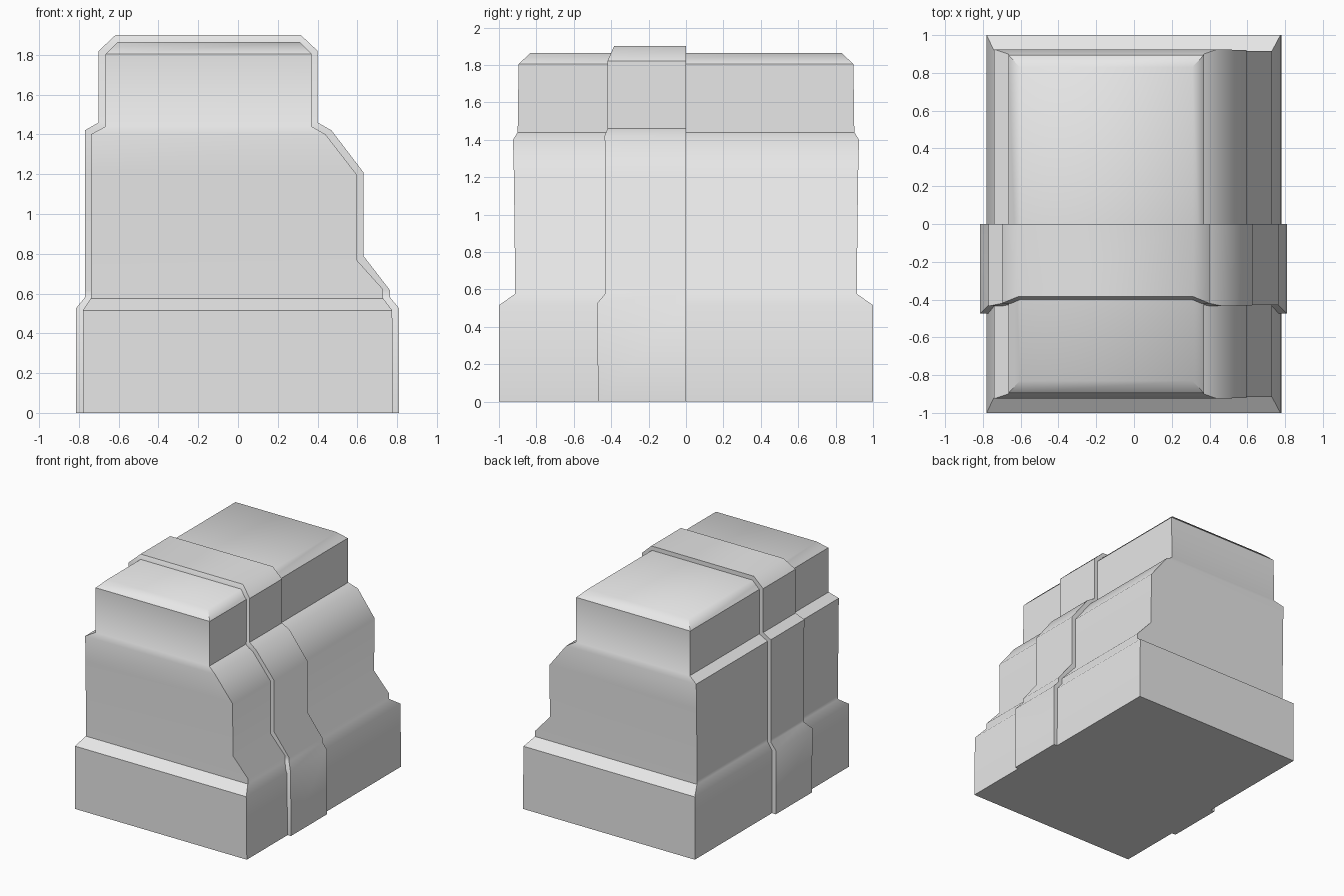
import bpy, bmesh, math

cube = bpy.data.objects.get("Cube")
if cube:
    bpy.data.objects.remove(cube, do_unlink=True)

grey = bpy.data.materials.new("light grey")
grey.use_nodes = True
grey.diffuse_color = (0.8, 0.8, 0.8, 1)
grey.node_tree.nodes["Principled BSDF"].inputs["Base Color"].default_value = (0.8, 0.8, 0.8, 1)


def stack(name, levels):
    """Skin rectangular sections (z, left x, right x, front y, back y) into a closed block."""
    bm = bmesh.new()
    rings = [[bm.verts.new(p) for p in ((a, f, z), (b, f, z), (b, k, z), (a, k, z))]
             for z, a, b, f, k in levels]
    for low, high in zip(rings, rings[1:]):
        for i in range(4):
            j = (i + 1) % 4
            bm.faces.new((low[i], low[j], high[j], high[i]))
    bm.faces.new(rings[0][::-1])
    bm.faces.new(rings[-1])
    bmesh.ops.recalc_face_normals(bm, faces=bm.faces)
    mesh = bpy.data.meshes.new(name)
    bm.to_mesh(mesh)
    bm.free()
    mesh.materials.append(grey)
    obj = bpy.data.objects.new(name, mesh)
    bpy.context.collection.objects.link(obj)
    bpy.ops.object.select_all(action='DESELECT')
    obj.select_set(True)
    bpy.context.view_layer.objects.active = obj
    bpy.ops.object.shade_smooth_by_angle(angle=math.radians(45))
    return obj


# Main body: plinth, slanted flank and narrower top block (z, left, right, half depth)
body = [(0, -.78, .78, 1), (.515, -.78, .775, 1), (.575, -.74, .73, .915),
        (.62, -.74, .73, .915), (.77, -.74, .595, .915), (1.2, -.74, .595, .92),
        (1.4, -.74, .44, .925), (1.44, -.665, .37, .9), (1.805, -.665, .37, .895),
        (1.865, -.604, .309, .83)]
stack("main_body", [(z, a, b, -d, d) for z, a, b, d in body])

# Raised band wrapping the body (z, left, right, front)
band = [(0, -.815, .81, -.47), (.525, -.815, .81, -.475), (.58, -.77, .765, -.43),
        (.615, -.77, .765, -.43), (.79, -.77, .63, -.43), (1.21, -.77, .63, -.43),
        (1.42, -.77, .47, -.435), (1.46, -.7, .4, -.42), (1.82, -.7, .4, -.42),
        (1.9, -.615, .315, -.385)]
stack("raised_band", [(z, a, b, f, 0) for z, a, b, f in band])
